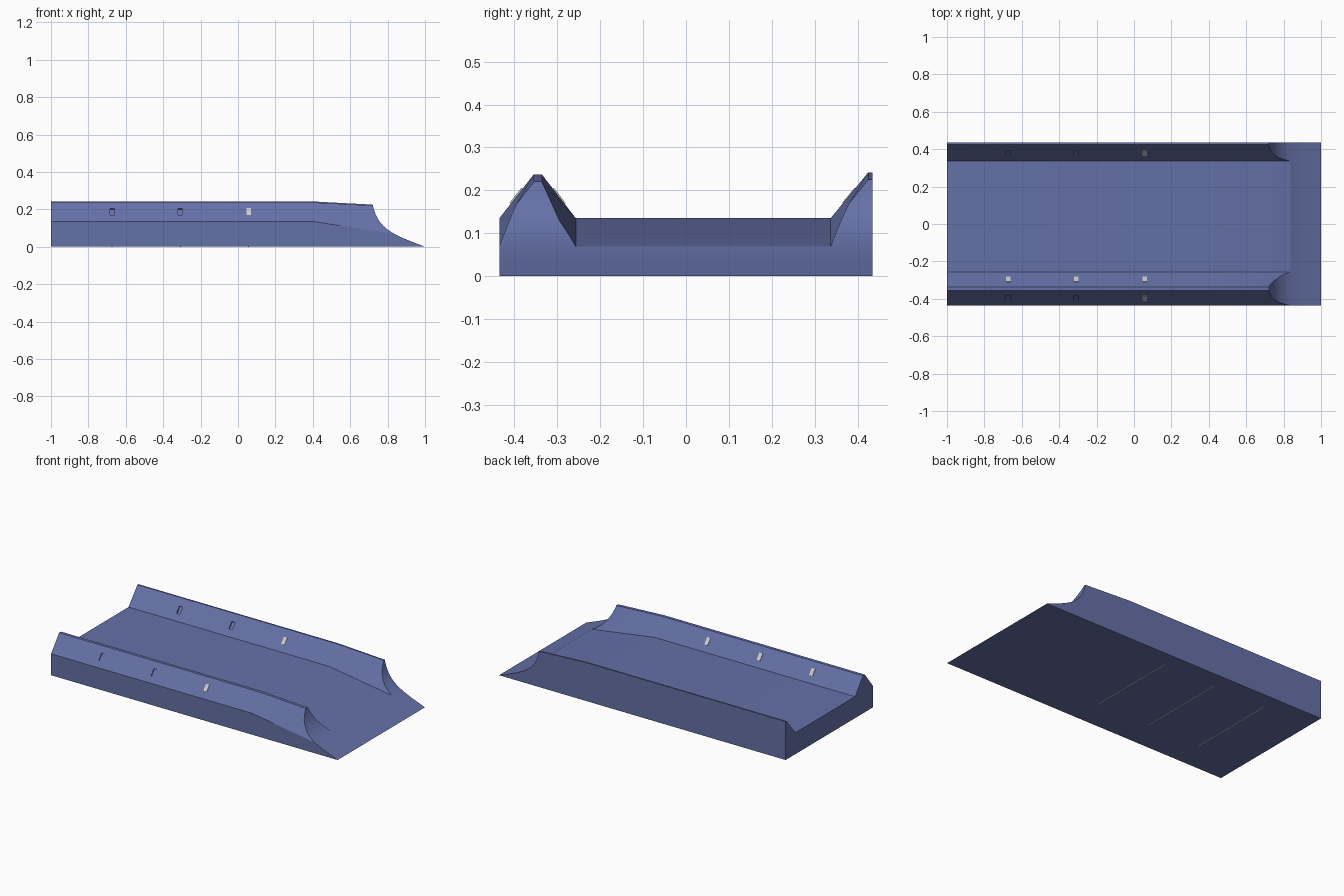
import bpy, bmesh, math
from mathutils import Matrix, Vector

if "Cube" in bpy.data.objects:
    bpy.data.objects.remove(bpy.data.objects["Cube"])


def material(name, rgb):
    m = bpy.data.materials.new(name)
    m.diffuse_color = (*rgb, 1)
    m.use_nodes = True
    m.node_tree.nodes["Principled BSDF"].inputs["Base Color"].default_value = m.diffuse_color
    return m


BLUE = material("blue", (0.13, 0.165, 0.39))
LIGHT = material("light", (0.7, 0.7, 0.68))
HALF = 0.435


def make(name, bm, mat):
    bmesh.ops.recalc_face_normals(bm, faces=bm.faces[:])
    me = bpy.data.meshes.new(name)
    bm.to_mesh(me)
    bm.free()
    me.materials.append(mat)
    ob = bpy.data.objects.new(name, me)
    bpy.context.collection.objects.link(ob)
    return ob


def loft(name, rings, mat):
    """Skin closed rings of points and cap both ends."""
    bm = bmesh.new()
    vs = [[bm.verts.new(p) for p in r] for r in rings]
    n = len(vs[0])
    for a, b in zip(vs, vs[1:]):
        for i in range(n):
            j = (i + 1) % n
            bm.faces.new((a[i], a[j], b[j], b[i]))
    bm.faces.new(vs[0])
    bm.faces.new(vs[-1])
    return make(name, bm, mat)


def box(name, centre, size, tilt, mat):
    bm = bmesh.new()
    m = (Matrix.Translation(centre) @ Matrix.Rotation(tilt, 4, 'X')
         @ Matrix.Diagonal((*size, 1)))
    bmesh.ops.create_cube(bm, size=1, matrix=m)
    return make(name, bm, mat)


def boolean(ob, cutter, op):
    mod = ob.modifiers.new(op.lower(), 'BOOLEAN')
    mod.object, mod.operation, mod.solver = cutter, op, 'EXACT'
    cutter.hide_render = True
    cutter.hide_viewport = False
    cutter.display_type = 'WIRE'


# Deck cross-section with a free ridge and a wall ridge
def section(x, foot, peak):
    yz = [(-HALF, 0), (-HALF, foot), (-0.355, peak - 0.005), (-0.336, peak - 0.005),
          (-0.257, foot), (0.337, foot), (0.425, peak), (HALF, peak), (HALF, 0)]
    return [(x, y, z) for y, z in yz]


deck = loft("ramp_deck", [section(-1, 0.135, 0.242), section(0.4, 0.135, 0.242),
                          section(1.1, 0.029, 0.205)], BLUE)

# Side profile: a concave sweep down to the thin entry edge
p = [Vector(c) for c in ((0.72, 0.225), (0.75, 0.09), (0.83, 0.065), (1.0, 0.0))]
curve = []
for i in range(25):
    t = i / 24
    s = 1 - t
    curve.append(p[0] * s**3 + p[1] * 3 * s * s * t + p[2] * 3 * s * t * t + p[3] * t**3)
profile = [(-1.2, -0.1), (-1.2, 0.3), (0.705, 0.3)] + [tuple(c) for c in curve] + [(1.02, -0.0075), (1.02, -0.1)]
trim = loft("nose_trim", [[(x, y, z) for x, z in profile] for y in (-0.6, 0.6)], BLUE)
boolean(deck, trim, 'INTERSECT')

# Small windows on the ridge slopes: pale plates or shallow pockets
slopes = {"outer": (-0.396, math.atan2(0.102, 0.08)),
          "inner": (-0.296, -math.atan2(0.102, 0.079)),
          "wall": (0.380, math.atan2(0.107, 0.088))}
for i, x in enumerate((-0.673, -0.308, 0.057)):
    for side, (y, tilt) in slopes.items():
        size = (0.024, 0.045, 0.004)
        if side == "inner" or i == 2:
            box(f"window_{side}_{i}", (x, y, 0.187), size, tilt, LIGHT)
        else:
            cut = box(f"pocket_{side}_{i}", (x, y, 0.187), (0.024, 0.045, 0.016), tilt, BLUE)
            boolean(deck, cut, 'DIFFERENCE')
    # Thin strip set in the underside
    box(f"under_strip_{i}", (x, 0.045, 0.001), (0.005, 0.58, 0.0024), 0, LIGHT)

# Bake the cuts, remove the helpers, then shade
bpy.context.view_layer.update()
dg = bpy.context.evaluated_depsgraph_get()
result = bpy.data.meshes.new_from_object(deck.evaluated_get(dg))
helpers = [m.object for m in deck.modifiers]
deck.modifiers.clear()
deck.data = result
for h in helpers:
    bpy.data.objects.remove(h)
bpy.context.view_layer.objects.active = deck
deck.select_set(True)
bpy.ops.object.shade_smooth_by_angle(angle=math.radians(10))
